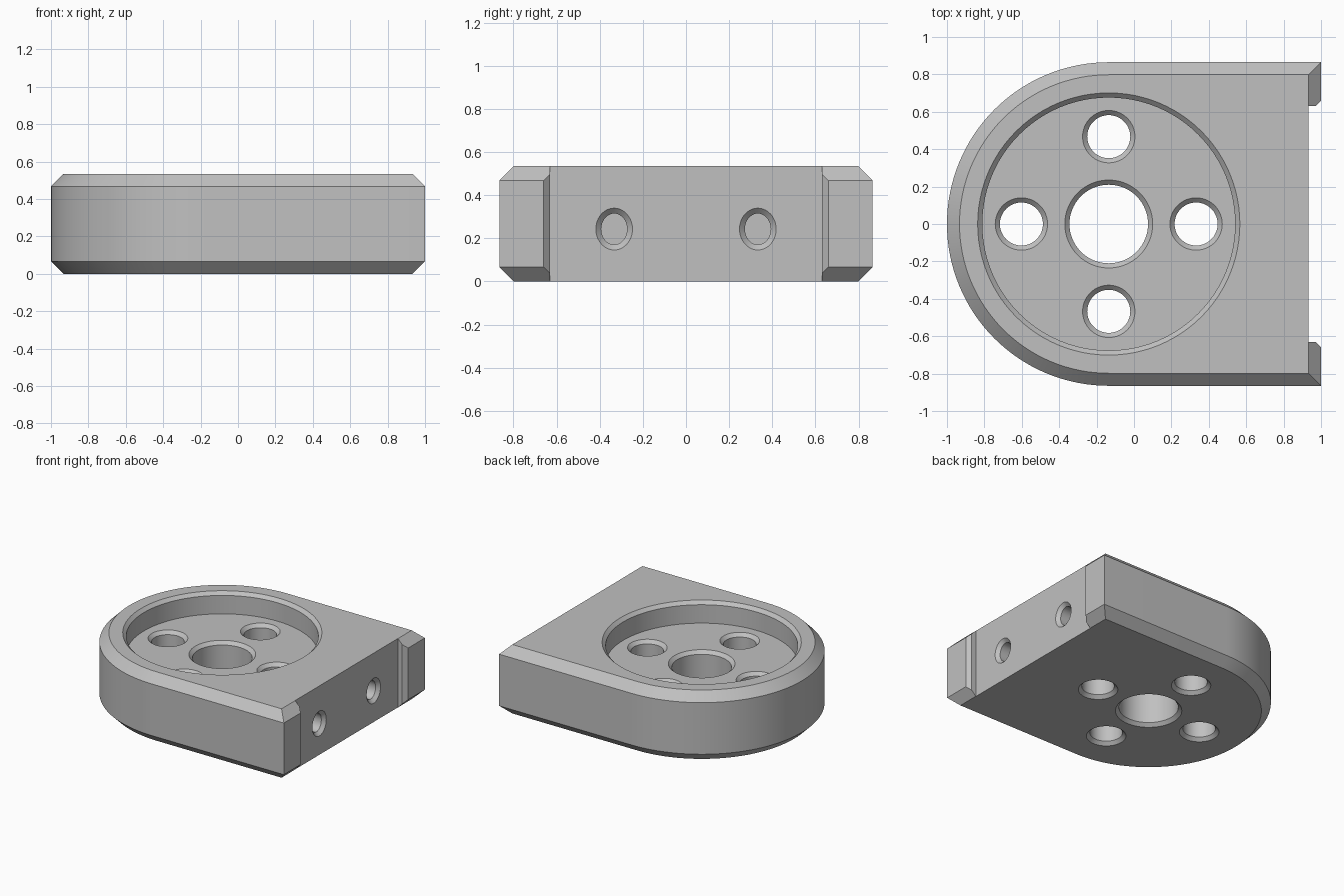
import bpy, bmesh, math

cube = bpy.data.objects.get("Cube")
if cube:
    bpy.data.objects.remove(cube, do_unlink=True)

HEIGHT, EDGE, RADIUS = 0.535, 0.067, 0.865
CX = -0.135            # centre of the rounded end
FLOOR = 0.367          # floor of the round pocket
LIP = 0.025            # chamfer on every hole

grey = bpy.data.materials.new("plain grey")
grey.use_nodes = True
grey.diffuse_color = (0.53, 0.53, 0.53, 1)
grey.node_tree.nodes["Principled BSDF"].inputs["Base Color"].default_value = grey.diffuse_color


def loft(name, rings):
    """Closed solid through a stack of equal rings of points."""
    bm = bmesh.new()
    loops = [[bm.verts.new(p) for p in ring] for ring in rings]
    n = len(loops[0])
    for a, b in zip(loops, loops[1:]):
        for i in range(n):
            j = (i + 1) % n
            bm.faces.new((a[i], a[j], b[j], b[i]))
    bm.faces.new(loops[0][::-1])
    bm.faces.new(loops[-1])
    bmesh.ops.recalc_face_normals(bm, faces=bm.faces)
    mesh = bpy.data.meshes.new(name)
    bm.to_mesh(mesh)
    bm.free()
    mesh.materials.append(grey)
    ob = bpy.data.objects.new(name, mesh)
    bpy.context.collection.objects.link(ob)
    return ob


def turns(n):
    return [2 * math.pi * i / n for i in range(n)]


def upright(name, x, y, profile, n=64):
    """Turned solid on a vertical axis from (radius, z) pairs."""
    return loft(name, [[(x + r * math.cos(a), y + r * math.sin(a), z) for a in turns(n)]
                       for r, z in profile])


def outline(inset, z):
    """Plan of the plate: half circle joined to a square end."""
    r, end = RADIUS - inset, 1 - inset
    arc = [math.pi / 2 + math.pi * i / 64 for i in range(65)]
    pts = [(CX + r * math.cos(a), r * math.sin(a), z) for a in arc]
    return pts + [(end, -r, z), (end, r, z)]


def cut(ob, cutter):
    mod = ob.modifiers.new("cut", "BOOLEAN")
    mod.operation, mod.solver, mod.object = "DIFFERENCE", "EXACT", cutter
    bpy.context.view_layer.objects.active = ob
    bpy.ops.object.modifier_apply(modifier=mod.name)
    bpy.data.objects.remove(cutter, do_unlink=True)


# Chamfered plate
plate = loft("mounting_plate", [outline(EDGE, 0), outline(0, EDGE),
                                outline(0, HEIGHT - EDGE), outline(EDGE, HEIGHT)])

# Wide notch that leaves two end lugs
side = [(0.932, 0.63), (0.97, 0.63), (1.0, 0.66), (1.1, 0.76)]
plan = [(x, -y) for x, y in side] + [(x, y) for x, y in reversed(side)]
cut(plate, loft("notch", [[(x, y, z) for x, y in plan] for z in (-0.1, HEIGHT + 0.1)]))

# Round pocket in the top
cut(plate, upright("pocket", CX, 0, [(0.676, FLOOR), (0.676, HEIGHT - LIP),
                                     (0.726, HEIGHT + LIP)], 96))

# Centre bore and four bolt holes, chamfered at both ends
spread = 0.467
holes = [(0, 0, 0.21)] + [(spread * dx, spread * dy, 0.115)
                          for dx, dy in ((1, 0), (-1, 0), (0, 1), (0, -1))]
for x, y, r in holes:
    cut(plate, upright("bore", CX + x, y, [(r + 2 * LIP, -LIP), (r, LIP),
                                           (r, FLOOR - LIP), (r + 2 * LIP, FLOOR + LIP)]))

# Two oval blind holes in the flat end
for y in (-0.333, 0.333):
    rings = [[(x, y + (0.06 + g) * math.cos(a), 0.243 + (0.072 + g) * math.sin(a))
              for a in turns(40)] for x, g in ((0.53, 0), (0.932 - LIP, 0), (0.932 + LIP, 2 * LIP))]
    cut(plate, loft("end_hole", rings))

# Smooth curved walls, crisp edges
bpy.ops.object.select_all(action="DESELECT")
plate.select_set(True)
bpy.context.view_layer.objects.active = plate
bpy.ops.object.shade_smooth_by_angle(angle=math.radians(25))
